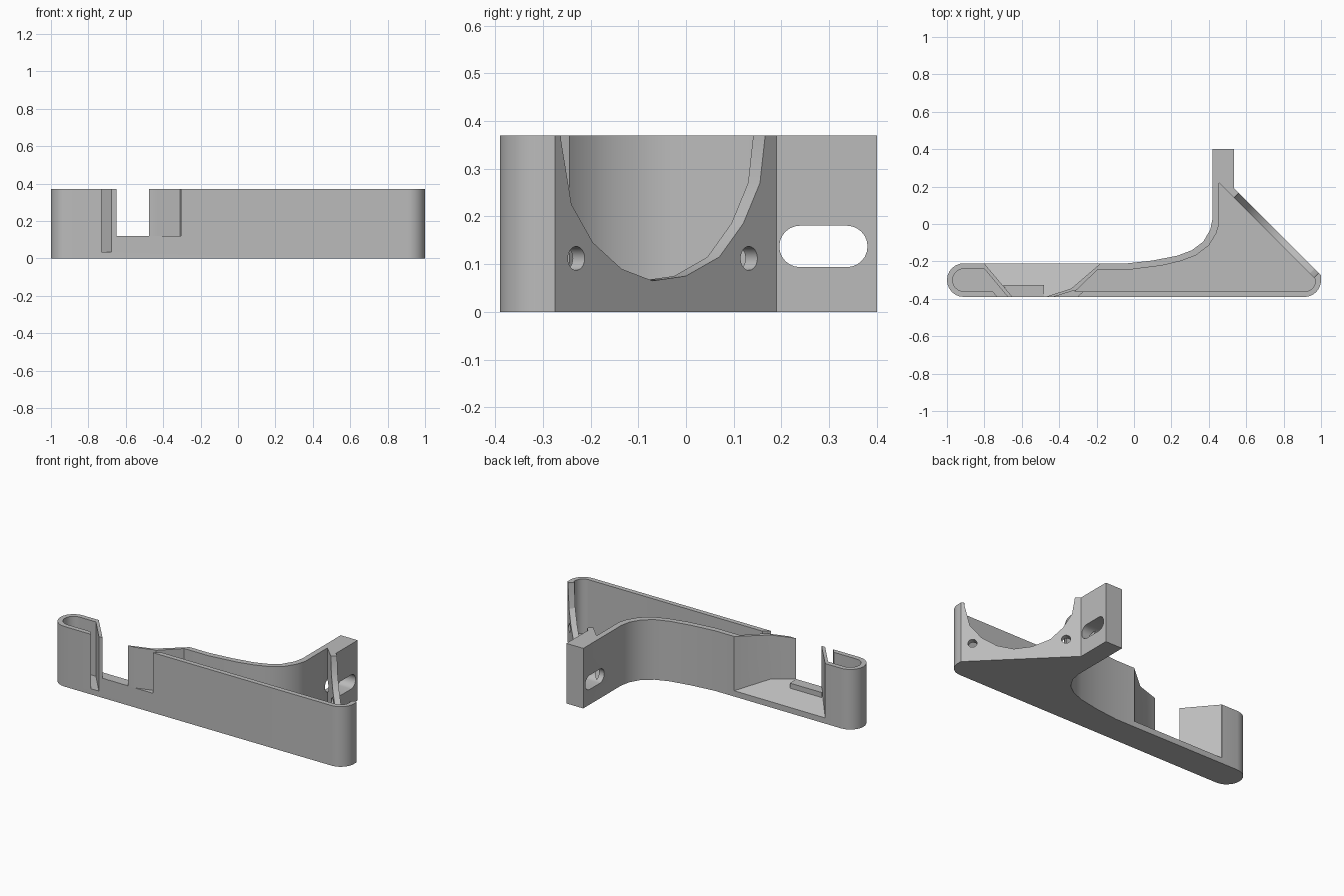
import bpy, bmesh
from math import cos, sin, radians
from mathutils import Vector

if "Cube" in bpy.data.objects:
    bpy.data.objects.remove(bpy.data.objects["Cube"])

H, FLOOR = 0.37, 0.035
Z = Vector((0, 0, 1))

grey = bpy.data.materials.new("plain_grey")
grey.use_nodes = True
grey.diffuse_color = (0.5, 0.5, 0.5, 1)
grey.node_tree.nodes["Principled BSDF"].inputs["Base Color"].default_value = (0.5, 0.5, 0.5, 1)


def arc(cx, cy, r, a0, a1, n=12):
    angles = [radians(a0 + (a1 - a0) * i / n) for i in range(n + 1)]
    return [(cx + r * cos(a), cy + r * sin(a)) for a in angles]


def prism(name, points, direction):
    """Extrude a closed outline along a direction."""
    bm = bmesh.new()
    face = bm.faces.new([bm.verts.new(p) for p in points])
    new = bmesh.ops.extrude_face_region(bm, geom=[face])["geom"]
    bmesh.ops.translate(bm, vec=direction, verts=[v for v in new if isinstance(v, bmesh.types.BMVert)])
    bmesh.ops.recalc_face_normals(bm, faces=bm.faces)
    mesh = bpy.data.meshes.new(name)
    bm.to_mesh(mesh)
    bm.free()
    mesh.materials.append(grey)
    obj = bpy.data.objects.new(name, mesh)
    bpy.context.collection.objects.link(obj)
    return obj


def plan(name, outline, z0, z1):
    return prism(name, [(x, y, z0) for x, y in outline], Z * (z1 - z0))


def cut(target, cutter):
    mod = target.modifiers.new("cut", "BOOLEAN")
    mod.operation, mod.solver, mod.object = "DIFFERENCE", "EXACT", cutter
    bpy.context.view_layer.objects.active = target
    bpy.ops.object.modifier_apply(modifier=mod.name)
    bpy.data.objects.remove(cutter)


# Solid outer body: rounded bar, sloping side, upright plate and concave back
outer = (arc(-0.91, -0.30, 0.09, 90, 270) + arc(0.91, -0.30, 0.09, -90, 0)
         + [(1.0, -0.275), (0.535, 0.19), (0.535, 0.40), (0.42, 0.40), (0.42, 0.03),
            (0.408, -0.03), (0.37, -0.095), (0.31, -0.14), (0.23, -0.17),
            (0.1, -0.195), (-0.05, -0.212), (-0.18, -0.212)])
body = plan("bracket_body", outer, 0, H)

# Large pocket behind the sloping side
cut(body, plan("main_pocket",
               arc(0.915, -0.305, 0.055, -90, 0)
               + [(0.97, -0.295), (0.455, 0.22), (0.455, 0.0), (0.44, -0.05), (0.40, -0.115),
                  (0.33, -0.168), (0.25, -0.198), (0.15, -0.222), (-0.03, -0.245),
                  (-0.195, -0.245), (-0.315, -0.36)], FLOOR, 0.5))

# Rounded end pocket with its narrow front slot
cut(body, plan("end_pocket",
               arc(-0.91, -0.30, 0.06, 90, 270)
               + [(-0.755, -0.36), (-0.73, -0.39), (-0.73, -0.41),
                  (-0.66, -0.41), (-0.675, -0.39), (-0.80, -0.24)], FLOOR, 0.5))

# Open middle bay with a floor that rises to the front
bay = [(-0.80, -0.15), (-0.80, -0.212), (-0.65, -0.39), (-0.65, -0.42), (-0.475, -0.42),
       (-0.475, -0.39), (-0.335, -0.345), (-0.18, -0.212), (-0.18, -0.15)]
cut(body, prism("bay", [(x, y, FLOOR + (-0.21 - y) * 0.47) for x, y in bay], Z * 0.5))

# Mouth in the front wall
cut(body, plan("mouth", [(-0.27, -0.355), (-0.32, -0.355), (-0.44, -0.393), (-0.44, -0.42),
                         (-0.305, -0.42), (-0.305, -0.39), (-0.27, -0.36)], 0.12, 0.5))


# Scoop and screw holes through the sloping wall
normal = Vector((1, 1, 0)).normalized()


def cut_slope(name, profile):
    start = [Vector((0.725 - y, y, z)) - normal * 0.08 for y, z in profile]
    cut(body, prism(name, start, normal * 0.14))


cut_slope("scoop", [(-0.262, 0.42), (-0.262, 0.36), (-0.24, 0.225), (-0.195, 0.145), (-0.135, 0.09),
                    (-0.07, 0.065), (0.0, 0.075), (0.07, 0.115), (0.12, 0.185),
                    (0.155, 0.27), (0.166, 0.37), (0.166, 0.42)])
for y0 in (-0.23, 0.132):
    ring = arc(0, 0, 0.025, 0, 345, 23)
    cut_slope("screw_hole", [(y0 + u * 0.707, 0.112 + v) for u, v in ring])

# Long slot through the upright plate
r = 0.0435
slot = arc(0.337, 0.137, r, -90, 90) + arc(0.239, 0.137, r, 90, 270)
cut(body, prism("plate_slot", [(0.38, y, z) for y, z in slot], Vector((0.2, 0, 0))))

# Low flat lip at the front of the bay
plan("front_lip", [(-0.662, -0.3885), (-0.48, -0.3885), (-0.48, -0.325), (-0.70, -0.325)], 0.02, 0.12)

# Smooth the rounded walls and keep the edges crisp
bpy.ops.object.select_all(action="DESELECT")
body.select_set(True)
bpy.context.view_layer.objects.active = body
bpy.ops.object.shade_smooth_by_angle(angle=radians(25))
